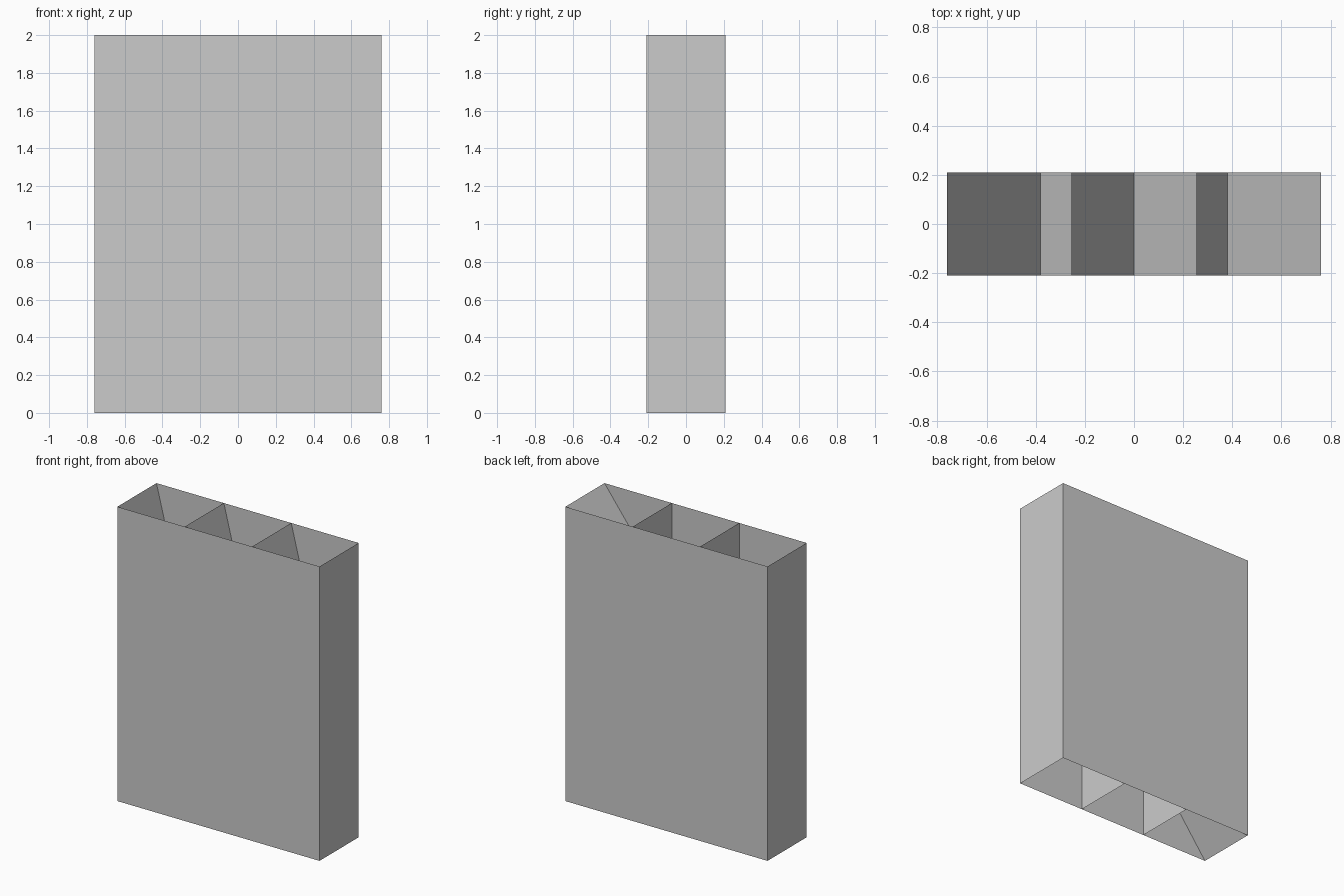
import bpy

cube = bpy.data.objects.get("Cube")
if cube:
    bpy.data.objects.remove(cube, do_unlink=True)

HALF_W, HALF_D, HEIGHT = 0.76, 0.21, 2.0
CELLS = 3

grey = bpy.data.materials.new("plain_grey")
grey.use_nodes = True
colour = (0.6, 0.6, 0.6, 1.0)
grey.diffuse_color = colour
grey.node_tree.nodes["Principled BSDF"].inputs["Base Color"].default_value = colour


def sheet(name, corners):
    """Thin flat panel from four corners."""
    mesh = bpy.data.meshes.new(name)
    mesh.from_pydata(corners, [], [(0, 1, 2, 3)])
    mesh.materials.append(grey)
    obj = bpy.data.objects.new(name, mesh)
    bpy.context.collection.objects.link(obj)
    return obj


def cross_panel(name, x_bottom, x_top):
    """Panel running front to back, upright or leaning along x."""
    return sheet(name, [(x_bottom, -HALF_D, 0), (x_bottom, HALF_D, 0),
                        (x_top, HALF_D, HEIGHT), (x_top, -HALF_D, HEIGHT)])


# Front and back walls, facing outward
for name, s in (("front_wall", 1), ("back_wall", -1)):
    x, y = s * HALF_W, -s * HALF_D
    sheet(name, [(-x, y, 0), (x, y, 0), (x, y, HEIGHT), (-x, y, HEIGHT)])

# Upright end walls and dividers
xs = [-HALF_W + 2 * HALF_W * i / CELLS for i in range(CELLS + 1)]
names = ["right_wall", "right_divider", "left_divider", "left_wall"]
for name, x in zip(names, xs):
    cross_panel(name, x, x)

# One leaning brace in each cell
for i in range(CELLS):
    cross_panel(f"cell_brace_{i + 1}", xs[i + 1], xs[i])

# Long brace across the whole width
cross_panel("long_brace", -HALF_W, HALF_W)
